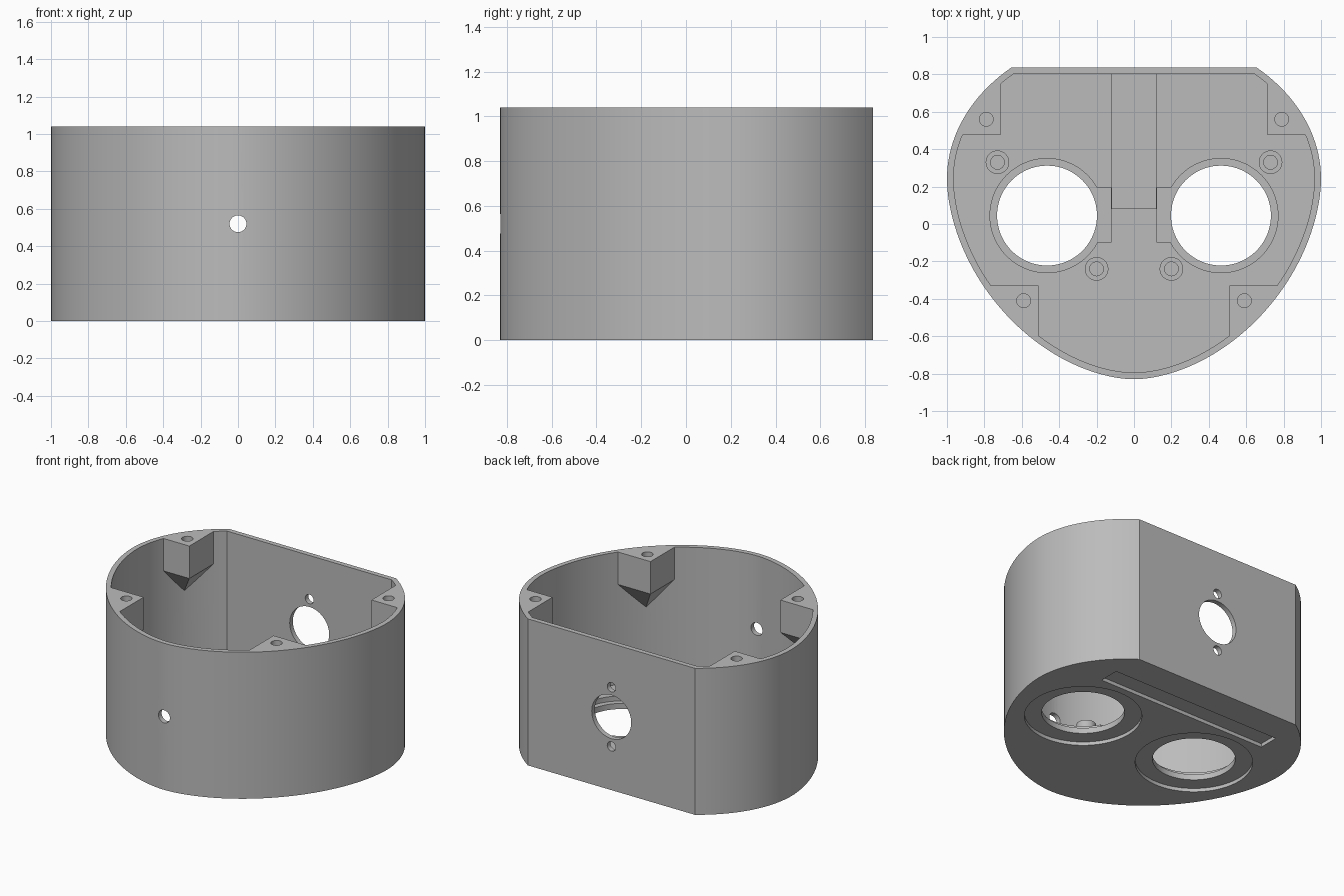
import bpy, bmesh, math
from mathutils import Matrix, Vector

if "Cube" in bpy.data.objects:
    bpy.data.objects.remove(bpy.data.objects["Cube"])

HEIGHT, FLOOR, WALL, LIP = 1.04, 0.10, 0.035, 0.065
MID_Z = 0.52
EYE = (0.465, 0.045)

grey = bpy.data.materials.new("plain_grey")
grey.use_nodes = True
colour = (0.5, 0.5, 0.5, 1)
grey.diffuse_color = colour
grey.node_tree.nodes["Principled BSDF"].inputs["Base Color"].default_value = colour


def finish(name, bm):
    bmesh.ops.recalc_face_normals(bm, faces=bm.faces)
    mesh = bpy.data.meshes.new(name)
    bm.to_mesh(mesh)
    bm.free()
    mesh.materials.append(grey)
    obj = bpy.data.objects.new(name, mesh)
    bpy.context.collection.objects.link(obj)
    return obj


def prism(name, points, z0, z1):
    bm = bmesh.new()
    face = bm.faces.new([bm.verts.new((x, y, z0)) for x, y in points])
    top = bmesh.ops.extrude_face_region(bm, geom=[face])["geom"]
    bmesh.ops.translate(bm, vec=(0, 0, z1 - z0),
                        verts=[v for v in top if isinstance(v, bmesh.types.BMVert)])
    return finish(name, bm)


def box(name, x0, x1, y0, y1, z0, z1):
    return prism(name, [(x0, y0), (x1, y0), (x1, y1), (x0, y1)], z0, z1)


def disc(name, x, y, r, z0, z1, n=64):
    ring = [2 * math.pi * i / n for i in range(n)]
    return prism(name, [(x + r * math.cos(a), y + r * math.sin(a)) for a in ring], z0, z1)


def wall_hole(name, y, z, r):
    # Cylinder lying along y, passing through one wall
    bm = bmesh.new()
    bmesh.ops.create_cone(bm, cap_ends=True, segments=48, radius1=r, radius2=r, depth=0.16,
                          matrix=Matrix.Translation((0, y, z)) @ Matrix.Rotation(math.pi / 2, 4, "X"))
    return finish(name, bm)


def cut(target, tool):
    tool.hide_render = True
    mod = target.modifiers.new("cut", "BOOLEAN")
    mod.operation, mod.solver, mod.object = "DIFFERENCE", "EXACT", tool
    bpy.context.view_layer.objects.active = target
    bpy.ops.object.modifier_apply(modifier=mod.name)
    bpy.data.objects.remove(tool)


def outline(inset):
    # Rounded upper half cut off by the flat back, tapering front half
    a, up, down, cy = 1 - inset, 0.79 - inset, 1.07 - inset, 0.24
    stop = math.asin((0.836 - inset - cy) / up)
    half = []
    for i in range(41):
        t = math.pi / 2 * (1 - i / 40)
        half.append((a * math.cos(t) ** (2 / 1.8), cy - down * math.sin(t) ** (2 / 1.8)))
    for i in range(1, 21):
        t = stop * i / 20
        half.append((a * math.cos(t), cy + up * math.sin(t)))
    half[0] = (0, cy - down)
    return half + [(-x, y) for x, y in reversed(half[1:])]


def corner_boss(side, corner, far, apex):
    # Screw block with a pyramid underside running into the wall
    bm = bmesh.new()
    for z in (0.81, 1.2):
        for x in (corner[0], far[0]):
            for y in (corner[1], far[1]):
                bm.verts.new((side * x, y, z))
    bm.verts.new((side * apex[0], apex[1], 0.62))
    bmesh.ops.convex_hull(bm, input=bm.verts)
    return finish("corner_boss", bm)


POSTS = [(0.73, 0.33), (0.2, -0.24)]
BOSSES = [((0.715, 0.475), (1.1, 0.95), (0.86, 0.62), (0.79, 0.56)),
          ((0.51, -0.33), (0.95, -0.8), (0.65, -0.48), (0.59, -0.41))]

# Cavity shape, leaving the bosses, posts and central rib standing
cavity = prism("cavity", outline(WALL), FLOOR, 1.1)
cut(cavity, box("central_rib", -0.12, 0.12, 0.08, 0.9, 0.05, 0.14))
for side in (1, -1):
    for corner, far, apex, _ in BOSSES:
        cut(cavity, corner_boss(side, corner, far, apex))
    for x, y in POSTS:
        cut(cavity, disc("post", side * x, y, 0.063, 0.05, 0.16, 40))

# Housing shell
housing = prism("housing", outline(0), 0, HEIGHT)
cut(housing, cavity)

for side in (1, -1):
    ex, ey = side * EYE[0], EYE[1]
    # Large floor opening with seats above and below
    cut(housing, disc("opening", ex, ey, 0.267, -0.1, 0.12, 80))
    cut(housing, disc("upper_seat", ex, ey, 0.305, LIP, 0.115, 80))
    cut(housing, disc("lower_seat", ex, ey, 0.378, -0.1, 0.025, 80))
    x0, x1 = sorted((side * 0.122, side * 0.3))
    cut(housing, box("connector_notch", x0, x1, -0.1, 0.195, LIP, 0.112))
    # Screw holes
    for x, y in POSTS:
        cut(housing, disc("post_hole", side * x, y, 0.037, 0.08, 0.3, 32))
    for *_, (x, y) in BOSSES:
        cut(housing, disc("boss_hole", side * x, y, 0.037, 0.85, 1.2, 32))

# Strip recess under the floor
cut(housing, box("strip_recess", -0.67, 0.67, 0.475, 0.62, -0.1, 0.025))

# Holes in the back and front walls
cut(housing, wall_hole("back_port", 0.82, MID_Z, 0.155))
for dz in (0.21, -0.21):
    cut(housing, wall_hole("back_screw", 0.82, MID_Z + dz, 0.033))
cut(housing, wall_hole("front_hole", -0.81, MID_Z, 0.045))

# Smooth curved walls, crisp edges
bpy.ops.object.select_all(action="DESELECT")
housing.select_set(True)
bpy.context.view_layer.objects.active = housing
bpy.ops.object.shade_smooth_by_angle(angle=math.radians(25))
